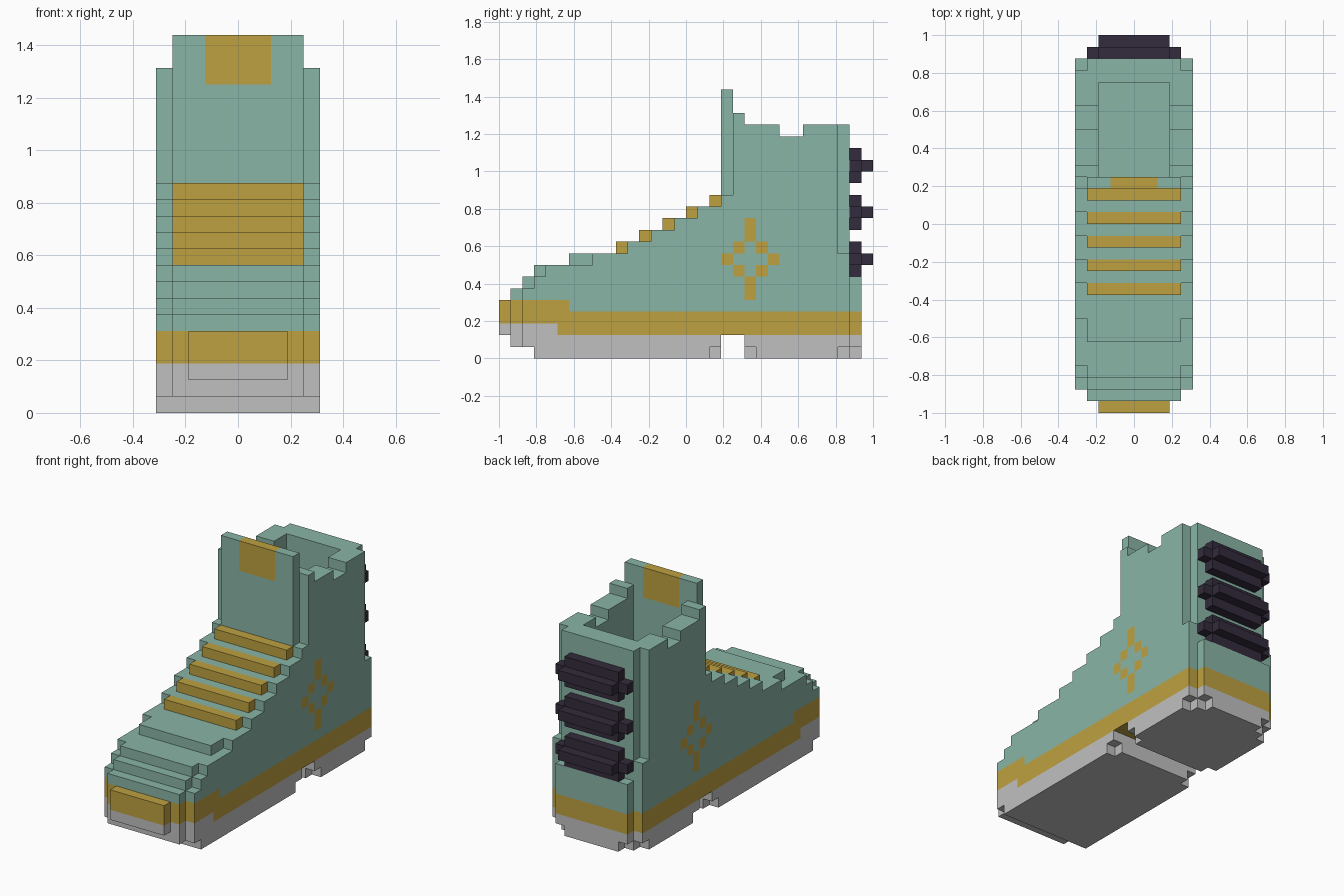
import bpy
import bmesh

U = 1 / 16  # size of one block
cube = bpy.data.objects.get("Cube")
if cube:
    bpy.data.objects.remove(cube, do_unlink=True)


def make_material(name, srgb):
    rgba = [((c / 255 + 0.055) / 1.055) ** 2.4 for c in srgb] + [1]
    mat = bpy.data.materials.new(name)
    mat.use_nodes = True
    mat.diffuse_color = rgba
    bsdf = next(n for n in mat.node_tree.nodes if n.type == 'BSDF_PRINCIPLED')
    bsdf.inputs["Base Color"].default_value = rgba
    return mat


green = make_material("sage green", (138, 181, 166))
gold = make_material("gold", (190, 161, 65))
grey = make_material("light grey", (192, 192, 192))
plum = make_material("dark plum", (51, 43, 60))

cells = {}


def fill(part, x, y, z):
    """Fill a block range, mirrored in x; part None carves it away."""
    for i in range(*x):
        for j in range(*y):
            for k in range(*z):
                for cell in ((i, j, k), (-1 - i, j, k)):
                    if part:
                        cells[cell] = part
                    else:
                        cells.pop(cell, None)


def slab(part, half, y, z):
    fill(part, (0, half), y, z)


def repaint(part, y, z):
    """Give existing blocks in a range to another part."""
    for i, j, k in cells:
        if y[0] <= j < y[1] and z[0] <= k < z[1]:
            cells[i, j, k] = part


# Foot: rounded toe, stepped up to the ankle
slab("upper", 5, (-13, 15), (0, 1))
slab("upper", 5, (-14, 14), (1, 6))
slab("upper", 4, (-15, 15), (1, 6))
slab("upper", 3, (-16, -15), (2, 5))
for z, start in ((6, -14), (7, -13), (8, -10)):
    slab("upper", 4, (start, 14), (z, z + 1))
    slab("upper", 5, (start + (2 if z == 8 else 1), 14), (z, z + 1))
for n in range(5):
    slab("upper", 5, (2 * n - 5, 13), (9 + n, 10 + n))

# Shaft with a dipped collar, narrowed back corners and heel counter
slab("upper", 5, (4, 13), (9, 20))
slab("upper", 4, (13, 14), (9, 20))
slab("upper", 5, (4, 5), (20, 21))
slab(None, 5, (8, 10), (19, 20))
fill(None, (4, 5), (14, 15), (0, 9))
slab("upper", 4, (14, 15), (6, 7))

# Opening and tongue
slab(None, 3, (4, 12), (5, 21))
slab("tongue", 4, (3, 4), (14, 23))
slab("tongue_badge", 2, (3, 4), (20, 23))

# Sole with arch gap and clipped corners, and the band above it
repaint("sole", (-16, 15), (0, 3))
repaint("band", (-16, -10), (3, 5))
repaint("band", (-11, 15), (2, 4))
slab(None, 5, (3, 5), (0, 2))
for x, y in ((4, 2), (4, 5), (4, 13), (4, 14), (3, 14)):
    fill(None, (x, x + 1), (y, y + 1), (0, 1))

# Laces
for n in range(5):
    slab("laces", 4, (2 * n - 6, 2 * n - 5), (9 + n, 10 + n))

# Back buckles
for z in (7, 11, 15):
    slab("buckles", 3, (14, 15), (z, z + 3))
    slab("buckles", 4, (14, 15), (z + 1, z + 2))
    slab("buckles", 3, (15, 16), (z + 1, z + 2))

# Side flower emblem: a ring of blocks around (5, 8) with long tips
for dy in range(-2, 3):
    for dz in range(-3, 4):
        ring = abs(dy) == 1 and abs(dz) == 1
        if ring or (abs(dy) == 2 and dz == 0) or (dy == 0 and abs(dz) > 1):
            fill("side_emblem", (4, 5), (5 + dy, 6 + dy), (8 + dz, 9 + dz))


def build(part, material):
    """Make one object from the exposed sides of a part's blocks."""
    bm = bmesh.new()
    for cell, owner in cells.items():
        if owner != part:
            continue
        for axis in range(3):
            for side in (0, 1):
                near = list(cell)
                near[axis] += 2 * side - 1
                if tuple(near) in cells:
                    continue
                corners = []
                for a, b in ((0, 0), (1, 0), (1, 1), (0, 1)):
                    p = list(cell)
                    p[axis] += side
                    p[(axis + 1) % 3] += a
                    p[(axis + 2) % 3] += b
                    corners.append(bm.verts.new([c * U for c in p]))
                bm.faces.new(corners if side else corners[::-1])
    bmesh.ops.remove_doubles(bm, verts=bm.verts, dist=U / 100)
    bmesh.ops.dissolve_limit(bm, angle_limit=0.01, verts=bm.verts, edges=bm.edges)
    mesh = bpy.data.meshes.new(part)
    bm.to_mesh(mesh)
    bm.free()
    mesh.materials.append(material)
    bpy.context.collection.objects.link(bpy.data.objects.new(part, mesh))


for part, material in (("upper", green), ("tongue", green), ("tongue_badge", gold),
                       ("band", gold), ("sole", grey), ("laces", gold),
                       ("buckles", plum), ("side_emblem", gold)):
    build(part, material)
